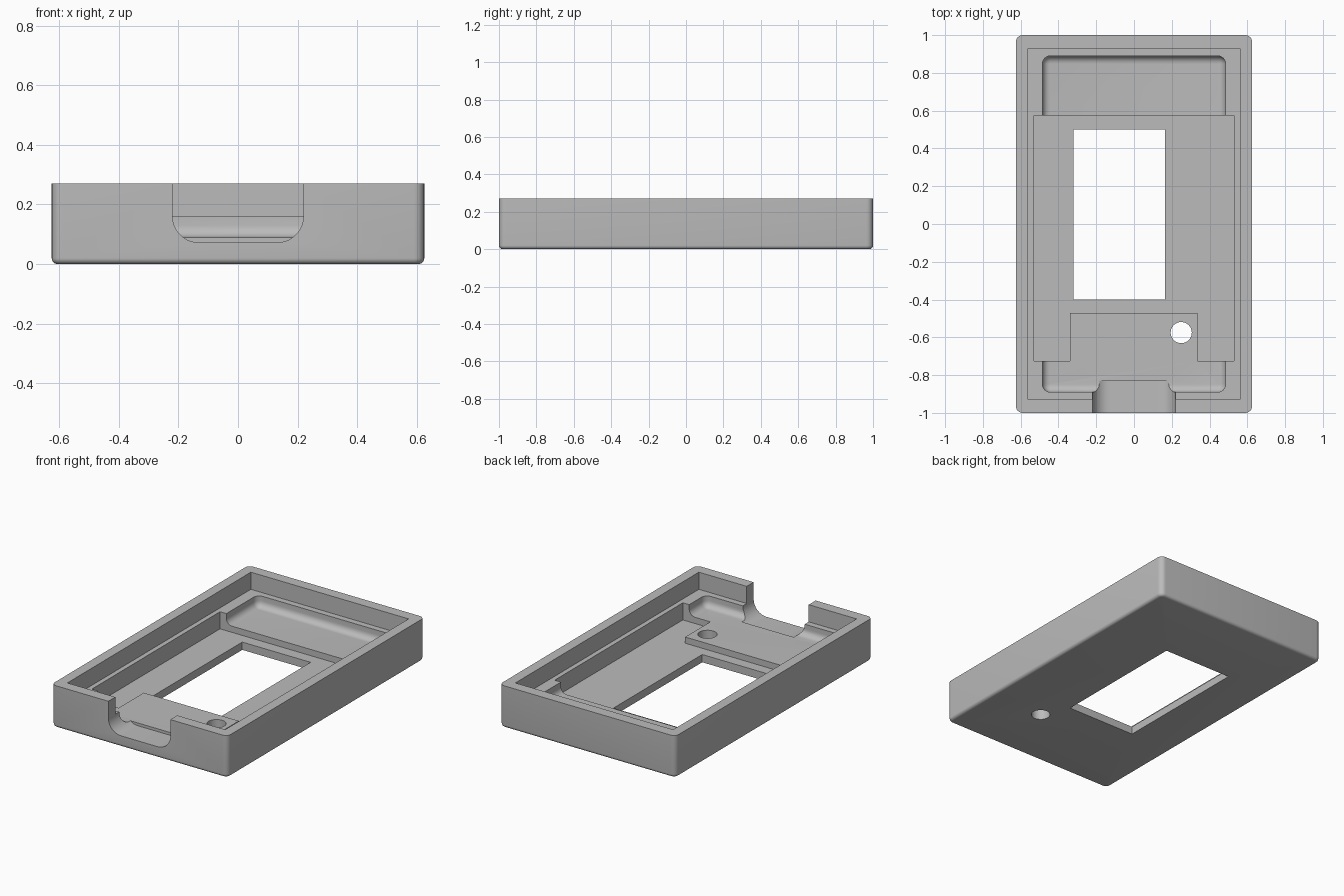
import bpy, bmesh, math

default = bpy.data.objects.get("Cube")
if default:
    bpy.data.objects.remove(default, do_unlink=True)

grey = bpy.data.materials.new("plain grey")
grey.use_nodes = True
colour = (0.5, 0.5, 0.5, 1)
grey.diffuse_color = colour
grey.node_tree.nodes["Principled BSDF"].inputs["Base Color"].default_value = colour

TOP, LEDGE, FLOOR, BED = 0.27, 0.16, 0.09, 0.05
OVER = 0.4   # cutters run past the open top


def prism(name, outline, vector, corner=0, base=0):
    """Extrude an outline, then round its upright corners and its base edges."""
    bm = bmesh.new()
    face = bm.faces.new([bm.verts.new(p) for p in outline])
    side = bmesh.ops.extrude_face_region(bm, geom=[face])["geom"]
    bmesh.ops.translate(bm, vec=vector, verts=[v for v in side if isinstance(v, bmesh.types.BMVert)])
    bmesh.ops.recalc_face_normals(bm, faces=bm.faces[:])
    if corner:
        upright = [e for e in bm.edges if abs(e.verts[0].co.z - e.verts[1].co.z) > 0.01]
        bmesh.ops.bevel(bm, geom=upright, offset=corner, segments=6, profile=0.5, affect='EDGES')
    if base:
        low = min(v.co.z for v in bm.verts)
        rim = [e for e in bm.edges if all(v.co.z < low + 1e-4 for v in e.verts)]
        bmesh.ops.bevel(bm, geom=rim, offset=base, segments=6, profile=0.5, affect='EDGES')
    mesh = bpy.data.meshes.new(name)
    bm.to_mesh(mesh)
    bm.free()
    obj = bpy.data.objects.new(name, mesh)
    bpy.context.collection.objects.link(obj)
    mesh.materials.append(grey)
    return obj


def block(name, x0, x1, y0, y1, z0, z1, corner=0, base=0):
    outline = [(x0, y0, z0), (x1, y0, z0), (x1, y1, z0), (x0, y1, z0)]
    return prism(name, outline, (0, 0, z1 - z0), corner, base)


# Outer shell
shell = block("case_shell", -0.625, 0.625, -1, 1, 0, TOP, 0.035, 0.02)

# Lid recess and rounded main pocket
cutters = [
    block("lid_recess", -0.56, 0.56, -0.93, 0.93, LEDGE, OVER),
    block("main_pocket", -0.485, 0.485, -0.89, 0.89, FLOOR, OVER, 0.042, 0.04),
]

# Deeper board bed wrapping around the raised platform
bed = [(-0.53, -0.725), (-0.34, -0.725), (-0.34, -0.47), (0.335, -0.47),
       (0.335, -0.725), (0.53, -0.725), (0.53, 0.575), (-0.53, 0.575)]
cutters.append(prism("board_bed", [(x, y, BED) for x, y in bed], (0, 0, OVER - BED)))

# Display window and round button hole
cutters.append(block("display_window", -0.32, 0.165, -0.4, 0.5, -0.1, OVER))
ring = [math.tau * i / 40 for i in range(40)]
cutters.append(prism("button_hole", [(0.25 + 0.056 * math.cos(a), -0.575 + 0.056 * math.sin(a), -0.1)
                                     for a in ring], (0, 0, OVER)))

# Cable notch with rounded lower corners in the front wall
r, half, low = 0.09, 0.22, 0.072
arc = [math.pi / 2 * i / 10 for i in range(11)]
right = [(half - r + r * math.cos(a), -1.1, low + r - r * math.sin(a)) for a in arc]
left = [(-x, y, z) for x, y, z in reversed(right)]
notch = [(half, -1.1, OVER)] + right + left + [(-half, -1.1, OVER)]
cutters.append(prism("cable_notch", notch, (0, 0.27, 0)))

# Cut every opening out of the shell
bpy.context.view_layer.objects.active = shell
for cutter in cutters:
    cutter.hide_render = True
    mod = shell.modifiers.new(cutter.name, 'BOOLEAN')
    mod.operation, mod.solver, mod.object = 'DIFFERENCE', 'EXACT', cutter
    bpy.ops.object.modifier_apply(modifier=mod.name)
for cutter in cutters:
    bpy.data.objects.remove(cutter, do_unlink=True)

bpy.ops.object.select_all(action='DESELECT')
shell.select_set(True)
bpy.ops.object.shade_smooth_by_angle(angle=math.radians(30))
